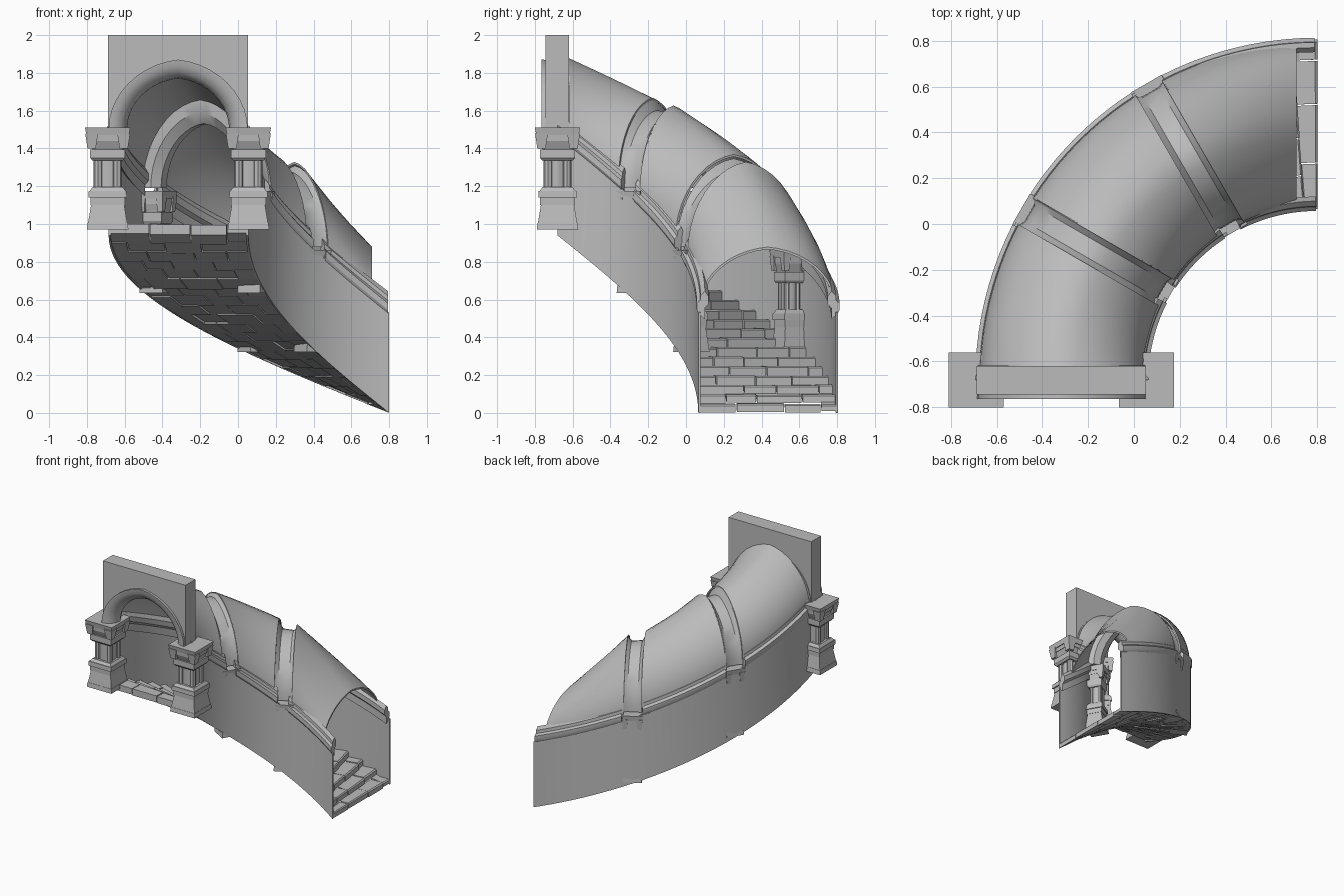
import bpy, bmesh, math, random
from mathutils import Vector, Matrix

random.seed(4)
if "Cube" in bpy.data.objects:
    bpy.data.objects.remove(bpy.data.objects["Cube"])

stone = bpy.data.materials.new("grey_stone")
stone.use_nodes = True
GREY = (0.5, 0.5, 0.5, 1)
stone.diffuse_color = GREY
stone.node_tree.nodes["Principled BSDF"].inputs["Base Color"].default_value = GREY

CX, CY = 0.80, -0.68           # centre of the quarter turn
R_IN, R_MID, R_OUT = 0.745, 1.117, 1.485


def lerp(a, b, t):
    return a + (b - a) * t


def floor_z(deg):
    return 0.97 - 0.94 * deg / 90


def polar(deg, r, z):
    a = math.radians(deg)
    return Vector((CX - r * math.cos(a), CY + r * math.sin(a), z))


def add_loft(bm, rings):
    """Skin a row of equal closed rings and cap both ends."""
    rows = [[bm.verts.new(p) for p in ring] for ring in rings]
    n = len(rows[0])
    for a, b in zip(rows, rows[1:]):
        for i in range(n):
            j = (i + 1) % n
            bm.faces.new((a[i], a[j], b[j], b[i]))
    bm.faces.new(rows[0])
    bm.faces.new(rows[-1][::-1])


def finish(bm, name, smooth=0):
    bmesh.ops.recalc_face_normals(bm, faces=bm.faces)
    mesh = bpy.data.meshes.new(name)
    bm.to_mesh(mesh)
    bm.free()
    mesh.materials.append(stone)
    ob = bpy.data.objects.new(name, mesh)
    bpy.context.collection.objects.link(ob)
    if smooth:
        bpy.ops.object.select_all(action="DESELECT")
        ob.select_set(True)
        bpy.context.view_layer.objects.active = ob
        bpy.ops.object.shade_smooth_by_angle(angle=math.radians(smooth))


def arch(half, rise, steps=20):
    """Slightly pointed arch as (across, up) pairs."""
    pts = []
    for i in range(steps + 1):
        t = math.pi * i / steps
        up = 0.9 * math.sin(t) + 0.1 * (1 - abs(math.cos(t)))
        pts.append((half * math.cos(t), rise * up))
    return pts


def sweep_along(name, section, a0=0, a1=90, steps=30):
    """Carry a (radius, height over floor) section down the turn."""
    bm = bmesh.new()
    rings = []
    for i in range(steps + 1):
        d = lerp(a0, a1, i / steps)
        rings.append([polar(d, r, floor_z(d) + h) for r, h in section])
    add_loft(bm, rings)
    finish(bm, name, 30)


# Stair treads laid in staggered bricks over a sloping underside
bm = bmesh.new()
STEPS = 20
for i in range(STEPS):
    top = 1.0 - i * 0.05
    a0, a1 = i * 90 / STEPS, (i + 1) * 90 / STEPS
    shift = 0.1 * (i % 2)
    cuts = [R_IN] + [R_IN + 0.13 + shift + k * 0.2 + random.uniform(-0.03, 0.03)
                     for k in range(3)] + [R_OUT]
    for r0, r1 in zip(cuts, cuts[1:]):
        z1 = top - random.uniform(0, 0.006)
        drop = random.uniform(0.018, 0.03)
        end = min(a1 + random.uniform(0.1, 0.5), 90)
        rings = []
        for r in (r0 + 0.003, r1 - 0.003):
            rings.append([polar(a0, r, floor_z(a0) - drop),
                          polar(end, r, floor_z(end) - drop),
                          polar(end, r, z1 - 0.008), polar(end - 0.4, r, z1),
                          polar(a0, r, z1)])
        add_loft(bm, rings)
finish(bm, "brick_steps")

# Side walls and the mouldings that crown them
for side, r, out in (("inner", R_IN, -1), ("outer", R_OUT, 1)):
    sweep_along(side + "_wall", [(r, -0.03), (r, 0.50), (r - out * 0.012, 0.50),
                                 (r - out * 0.012, -0.03)])
    profile = [(-0.035, 0.46), (-0.002, 0.49), (0.008, 0.51), (0.008, 0.545),
               (-0.01, 0.56), (-0.012, 0.585), (-0.035, 0.61), (-0.055, 0.58),
               (-0.055, 0.54), (-0.035, 0.52)]
    for k in range(3):
        sweep_along(f"{side}_moulding_{k + 1}", [(r + out * o, h) for o, h in profile],
                    k * 30 + (3 if k else 0), k * 30 + (27 if k < 2 else 29.5), 10)

# Vaulted roof in three lengths: angles, end setbacks, crown heights over floor
VAULTS = ((0, 30, 0.06, -0.065, 0.94, 0.975),
          (30, 60, 0.065, -0.065, 1.005, 0.99),
          (60, 90, 0.065, -0.09, 1.02, 0.80))
for k, (a0, a1, d0, d1, c0, c1) in enumerate(VAULTS):
    bm = bmesh.new()
    rings = []
    for i in range(11):
        t = i / 10
        spring = lerp(0.54, 0.50 if k == 2 else 0.54, t)
        rise = lerp(c0, c1, t) - spring
        off = lerp(d0, d1, t)
        base = lerp(a0, a1, t)
        z = floor_z(base + math.degrees(off / R_MID)) + spring
        shell = arch(0.357, rise) + arch(0.345, rise - 0.012)[::-1]
        rings.append([polar(base + math.degrees(off / (R_MID + u)), R_MID + u, z + v)
                      for u, v in shell])
    add_loft(bm, rings)
    finish(bm, f"vault_{k + 1}", 35)


def arch_band(name, deg, z, layers):
    """Moulded arch ring: layers are (half width, rise, along) outline points."""
    a = math.radians(deg)
    across = Vector((-math.cos(a), math.sin(a), 0))
    along = Vector((math.sin(a), math.cos(a), 0))
    mid = polar(deg, R_MID, z)
    curves = [[mid + across * u + along * d + Vector((0, 0, v)) for u, v in arch(h, r)]
              for h, r, d in layers]
    bm = bmesh.new()
    add_loft(bm, list(zip(*curves)))
    finish(bm, name, 35)


# Ribs between the vault lengths, their outer lips tucked under the vault ends
for n, deg in enumerate((30, 60)):
    arch_band(f"rib_{n + 1}", deg, floor_z(deg) + 0.535,
              [(0.35, 0.468, -0.07), (0.30, 0.40, -0.07), (0.26, 0.34, -0.03),
               (0.26, 0.34, 0.03), (0.30, 0.375, 0.07), (0.35, 0.43, 0.07),
               (0.335, 0.40, 0.04), (0.335, 0.41, -0.04)])

# Entrance arch trim and the slab above it
SPRING = 1.505
arch_band("entrance_arch", 0, SPRING,
          [(0.368, 0.365, -0.085), (0.335, 0.33, -0.08), (0.30, 0.295, -0.06),
           (0.278, 0.272, -0.03), (0.27, 0.265, 0.01), (0.285, 0.28, 0.045),
           (0.32, 0.31, 0.065), (0.365, 0.36, 0.065)])
bm = bmesh.new()
xm = CX - R_MID
edge = [(xm + u, SPRING + v) for u, v in arch(0.32, 0.315)]
rows = []
for y in (-0.745, -0.62):
    low = [Vector((xm + 0.37, y, SPRING))] + [Vector((x, y, z)) for x, z in edge]
    low.append(Vector((xm - 0.37, y, SPRING)))
    rows.append(([bm.verts.new(p) for p in low],
                 [bm.verts.new((p.x, y, 2.0)) for p in low]))
(lo0, hi0), (lo1, hi1) = rows
for i in range(len(lo0) - 1):
    j = i + 1
    bm.faces.new((lo0[i], lo0[j], hi0[j], hi0[i]))
    bm.faces.new((lo1[i], lo1[j], hi1[j], hi1[i]))
    bm.faces.new((hi0[i], hi0[j], hi1[j], hi1[i]))
    bm.faces.new((lo0[i], lo0[j], lo1[j], lo1[i]))
for i in (0, -1):
    bm.faces.new((lo0[i], hi0[i], hi1[i], lo1[i]))
bmesh.ops.dissolve_limit(bm, angle_limit=0.01, verts=bm.verts, edges=bm.edges)
finish(bm, "entrance_slab")

# Stacked tiers of a pillar: half width below, half width above, bottom, top
TIERS = ((0.110, 0.106, 0, 0.035), (0.104, 0.088, 0.035, 0.13),
         (0.092, 0.092, 0.13, 0.17), (0.102, 0.100, 0.17, 0.205),
         (0.095, 0.080, 0.205, 0.225), (0.080, 0.093, 0.365, 0.38),
         (0.093, 0.093, 0.38, 0.425), (0.080, 0.100, 0.425, 0.47),
         (0.104, 0.106, 0.47, 0.51), (0.112, 0.120, 0.50, 0.54))


def pillar(name, deg, r, z, w):
    bm = bmesh.new()

    def block(h0, h1, z0, z1, cx=0, cy=0):
        add_loft(bm, [[(cx + sx * h, cy + sy * h, zz) for sx, sy in
                       ((1, 1), (-1, 1), (-1, -1), (1, -1))]
                      for h, zz in ((h0, z0), (h1, z1))])

    def shaft(rad, cx, cy, sides):
        ring = [(rad * math.cos(math.tau * i / sides), rad * math.sin(math.tau * i / sides))
                for i in range(sides)]
        add_loft(bm, [[(cx + x, cy + y, zz) for x, y in ring] for zz in (0.21, 0.38)])

    for tier in TIERS:
        block(*tier)
    shaft(0.066, 0, 0, 12)
    for sx in (-1, 1):
        for sy in (-1, 1):
            shaft(0.024, sx * 0.05, sy * 0.05, 8)
            block(0.022, 0.034, 0.43, 0.51, sx * 0.085, sy * 0.085)
    bm.transform(Matrix.Translation(polar(deg, r, z)) @
                 Matrix.Rotation(math.radians(-deg), 4, "Z") @
                 Matrix.Diagonal((w, w, 1, 1)))
    finish(bm, name, 30)


# Pillars at the entrance and under both ribs
for side, r_front, r_rib in (("inner", R_IN, 0.818), ("outer", 1.49, 1.416)):
    pillar(f"entrance_pillar_{side}", 0, r_front, 0.97, 1.0)
    for n, deg in enumerate((30, 60)):
        pillar(f"rib_pillar_{n + 1}_{side}", deg, r_rib, floor_z(deg) - 0.022, 0.64)
